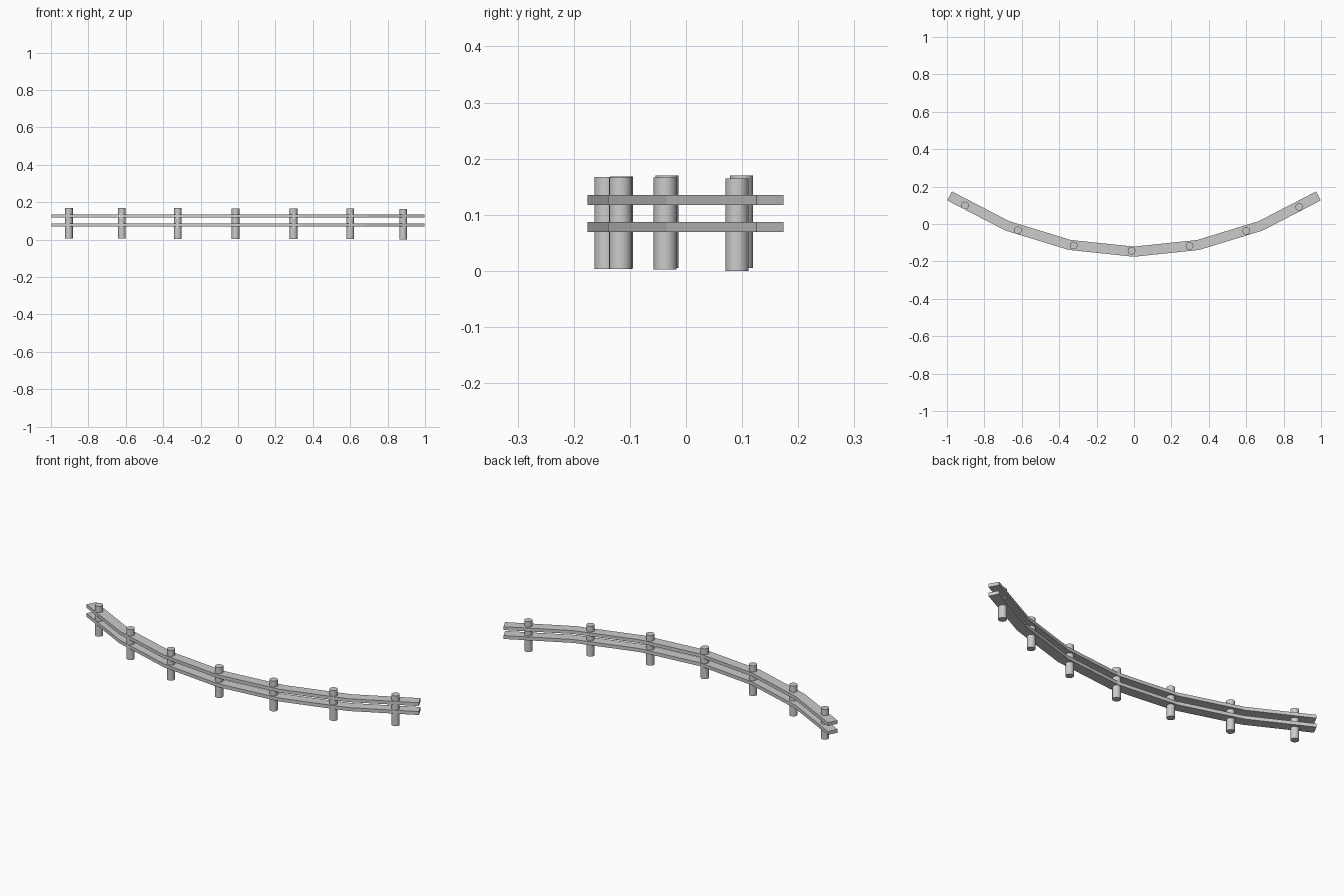
import bpy, bmesh
from mathutils import Vector

if "Cube" in bpy.data.objects:
    bpy.data.objects.remove(bpy.data.objects["Cube"])

# Rail centre line (left half, mirrored to the right)
half = [(-0.986, 0.150), (-0.677, -0.010), (-0.343, -0.112)]
path = [Vector(p) for p in half + [(0, -0.148)] + [(-x, y) for x, y in half[::-1]]]
WIDTH = 0.054


def side_offset(i):
    """Mitred half-width vector at path point i."""
    dirs = []
    if i > 0:
        dirs.append((path[i] - path[i - 1]).normalized())
    if i < len(path) - 1:
        dirs.append((path[i + 1] - path[i]).normalized())
    normals = [Vector((-d.y, d.x)) for d in dirs]
    n = sum(normals, Vector((0, 0))).normalized()
    return n * (WIDTH / 2 / n.dot(normals[0]))


def make_rail(name, z0, z1):
    bm = bmesh.new()
    rings = []
    for i, p in enumerate(path):
        o = side_offset(i)
        rings.append([bm.verts.new((q.x, q.y, z)) for q, z in
                      ((p - o, z0), (p + o, z0), (p + o, z1), (p - o, z1))])
    for a, b in zip(rings, rings[1:]):
        for k in range(4):
            j = (k + 1) % 4
            bm.faces.new((a[k], a[j], b[j], b[k]))
    bm.faces.new(rings[0])
    bm.faces.new(rings[-1][::-1])
    bmesh.ops.recalc_face_normals(bm, faces=bm.faces)
    mesh = bpy.data.meshes.new(name)
    bm.to_mesh(mesh)
    bm.free()
    bpy.context.collection.objects.link(bpy.data.objects.new(name, mesh))


# Two curved flat rails
make_rail("lower_rail", 0.069, 0.0875)
make_rail("upper_rail", 0.1175, 0.1355)

# Round posts, set slightly unevenly: x, y, bottom z
posts = [(-0.904, 0.099, 0.005), (-0.621, -0.034, 0.005), (-0.322, -0.115, 0.004),
         (-0.013, -0.143, 0.003), (0.297, -0.117, 0.003), (0.600, -0.037, 0.002),
         (0.883, 0.091, 0.0)]
POST_H = 0.1645
for i, (x, y, z) in enumerate(posts):
    bpy.ops.mesh.primitive_cylinder_add(vertices=16, radius=0.0205, depth=POST_H,
                                        location=(x, y, z + POST_H / 2))
    post = bpy.context.object
    post.name = f"post_{i + 1}"
    bpy.ops.object.shade_smooth_by_angle()
